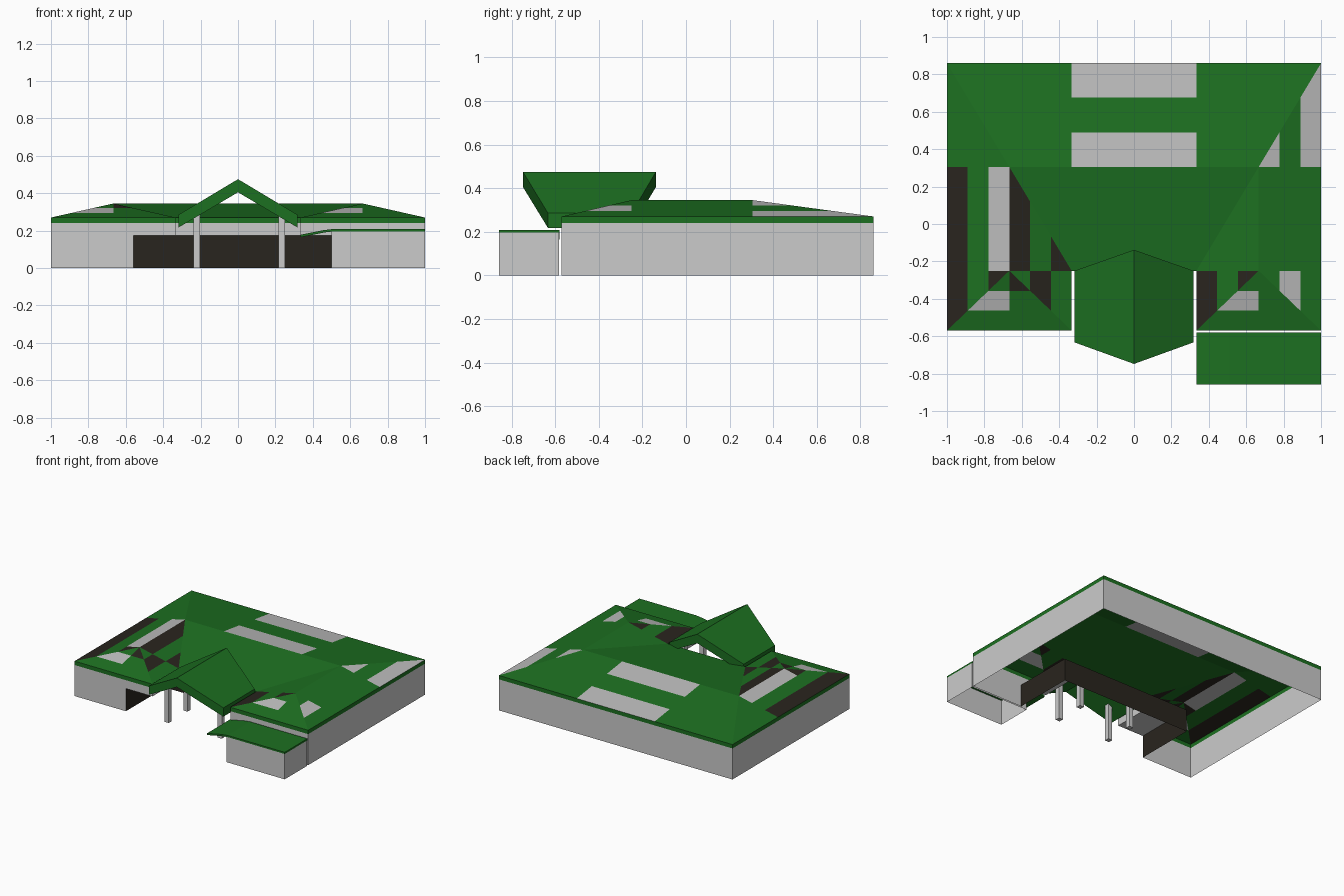
import bpy, bmesh
from mathutils import Vector

if "Cube" in bpy.data.objects:
    bpy.data.objects.remove(bpy.data.objects["Cube"])


def material(name, rgb):
    m = bpy.data.materials.new(name)
    m.diffuse_color = (*rgb, 1)
    m.use_nodes = True
    m.node_tree.nodes["Principled BSDF"].inputs["Base Color"].default_value = m.diffuse_color
    return m


GREEN = material("roof_green", (0.012, 0.16, 0.015))
DARK = material("dark_panel", (0.022, 0.018, 0.013))
GREY = material("grey_panel", (0.5, 0.5, 0.5))


def finish(name, bm, mats=()):
    me = bpy.data.meshes.new(name)
    bm.to_mesh(me)
    bm.free()
    ob = bpy.data.objects.new(name, me)
    bpy.context.collection.objects.link(ob)
    for m in mats:
        me.materials.append(m)
    return ob


def sheet(name, path, z0, z1, mats=(), closed=False):
    """Upright thin wall following a plan path."""
    bm = bmesh.new()
    lo = [bm.verts.new((x, y, z0)) for x, y in path]
    hi = [bm.verts.new((x, y, z1)) for x, y in path]
    n = len(path)
    for i in range(n if closed else n - 1):
        j = (i + 1) % n
        bm.faces.new((lo[i], lo[j], hi[j], hi[i]))
    bmesh.ops.recalc_face_normals(bm, faces=bm.faces)
    return finish(name, bm, mats)


def loft(name, front, back, mats=()):
    """Solid between two matching outlines."""
    bm = bmesh.new()
    a = [bm.verts.new(p) for p in front]
    b = [bm.verts.new(p) for p in back]
    n = len(a)
    bm.faces.new(a)
    bm.faces.new(b[::-1])
    for i in range(n):
        j = (i + 1) % n
        bm.faces.new((a[j], a[i], b[i], b[j]))
    bmesh.ops.recalc_face_normals(bm, faces=bm.faces)
    return finish(name, bm, mats)


# Main plan dimensions
F, N, B = -0.57, -0.25, 0.86      # front, notch back, rear
W, R, I = 1.0, 2 / 3, 1 / 3       # outer wall, wing ridge, notch side
RY, EAVE, TOP = 0.305, 0.27, 0.345
DX, DY, DZ = 0.56, -0.09, 0.175   # recessed entrance

# Walls, header above the entrance, dark recess and its soffit
sheet("outer_walls", [(-DX, F), (-W, F), (-W, B), (W, B), (W, F), (DX, F)], 0, 0.24)
header = [(-DX, F), (-I, F), (-I, N), (I, N), (I, F), (DX, F)]
sheet("entrance_header", header, DZ, 0.24)
sheet("entrance_recess", [(-DX, F), (-DX, DY), (DX, DY), (DX, F)], 0, DZ, [DARK])
bm = bmesh.new()
bm.faces.new([bm.verts.new((x, y, DZ)) for x, y in header + [(DX, DY), (-DX, DY)]])
finish("entrance_soffit", bm)

# Fascia band
sheet("fascia", [(-W, F), (-W, B), (W, B), (W, F), (I, F), (I, N), (-I, N), (-I, F)],
      0.24, EAVE, [GREEN], closed=True)

# Hipped roof: each slope is cut into strips, then coloured as panels
OUTER, FRONT, INNER, BACK, MAIN = range(5)
bm = bmesh.new()


def slope(kind, pts):
    f = bm.faces.new([bm.verts.new(p) for p in pts])
    f.material_index = kind
    f.normal_update()
    if f.normal.z < 0:
        f.normal_flip()


for s in (-1, 1):
    ridge_f, ridge_b = (s * R, N, TOP), (s * R, RY, TOP)
    slope(OUTER, [(s * W, F, EAVE), (s * W, B, EAVE), ridge_b, ridge_f])
    slope(FRONT, [(s * I, F, EAVE), (s * W, F, EAVE), ridge_f])
    slope(INNER, [(s * I, F, EAVE), ridge_f, ridge_b, (s * I, N, EAVE)])
slope(BACK, [(W, B, EAVE), (-W, B, EAVE), (-R, RY, TOP), (R, RY, TOP)])
slope(MAIN, [(-R, RY, TOP), (R, RY, TOP), (I, N, EAVE), (-I, N, EAVE)])
bmesh.ops.remove_doubles(bm, verts=bm.verts, dist=1e-4)

Y1, Y2, Y3, Y4 = -0.463, -0.357, 0.49, 0.675
cuts = [(Vector((k / 9, 0, 0)), Vector((1, 0, 0))) for k in range(-8, 9) if abs(k) > 2]
cuts += [(Vector((0, y, 0)), Vector((0, 1, 0))) for y in (Y1, Y2, N, RY, Y3, Y4)]
for co, no in cuts:
    bmesh.ops.bisect_plane(bm, geom=bm.verts[:] + bm.edges[:] + bm.faces[:],
                           plane_co=co, plane_no=no)


def panel(kind, x, y):
    """0 green, 1 dark, 2 grey."""
    u, left = abs(x) * 9, x < 0
    if kind == OUTER and left:
        if y < RY and u > 8:
            return 1
        if u < 7 and y < RY:
            return 2 if y > N else 1
    elif kind == OUTER:
        if y > RY and (u > 8 or (u < 7 and y < Y3)):
            return 2
        if y < N and 7 < u < 8:
            return 2
    elif kind == FRONT:
        if Y1 < y < Y2 and (u > 6 if left else u < 6):
            return 2
        if left and 5 < u < 6 and y > Y2:
            return 1
    elif kind == INNER and left:
        return int((4 < u < 5) if y < N else (u > 5 or u < 4))
    elif kind == INNER:
        return int(y < N and (u < 4 or u > 5))
    elif kind == BACK and u < 3 and (y > Y4 or y < Y3):
        return 2
    return 0


for f in bm.faces:
    c = f.calc_center_median()
    f.material_index = panel(f.material_index, c.x, c.y)
finish("hipped_roof", bm, [GREEN, DARK, GREY])

# Entrance gable with pointed ends
profile = [(-0.318, 0.285), (0, 0.475), (0.318, 0.285),
           (0.318, 0.217), (0, 0.405), (-0.318, 0.217)]
loft("entrance_gable",
     [(x, -0.748 if x == 0 else -0.633, z) for x, z in profile],
     [(x, -0.138 if x == 0 else -0.25, z) for x, z in profile], [GREEN])

# Posts under the gable
for x in (-0.22, 0.234):
    for y in (-0.54, -0.31):
        h = 0.018
        sq = [(x - h, y - h), (x + h, y - h), (x + h, y + h), (x - h, y + h)]
        loft("gable_post", [(a, b, 0) for a, b in sq], [(a, b, 0.285) for a, b in sq])

# Front annex with a roof that droops over the entrance side
sheet("annex_walls", [(0.5, -0.857), (1, -0.857), (1, -0.582), (0.5, -0.582)],
      0, 0.196, closed=True)
top = [(0.335, 0.178), (0.4, 0.191), (0.46, 0.203), (0.51, 0.209), (1, 0.209)]
outline = top + [(x, z - 0.013) for x, z in reversed(top)]
loft("annex_roof", [(x, -0.857, z) for x, z in outline],
     [(x, -0.58, z) for x, z in outline], [GREEN])
